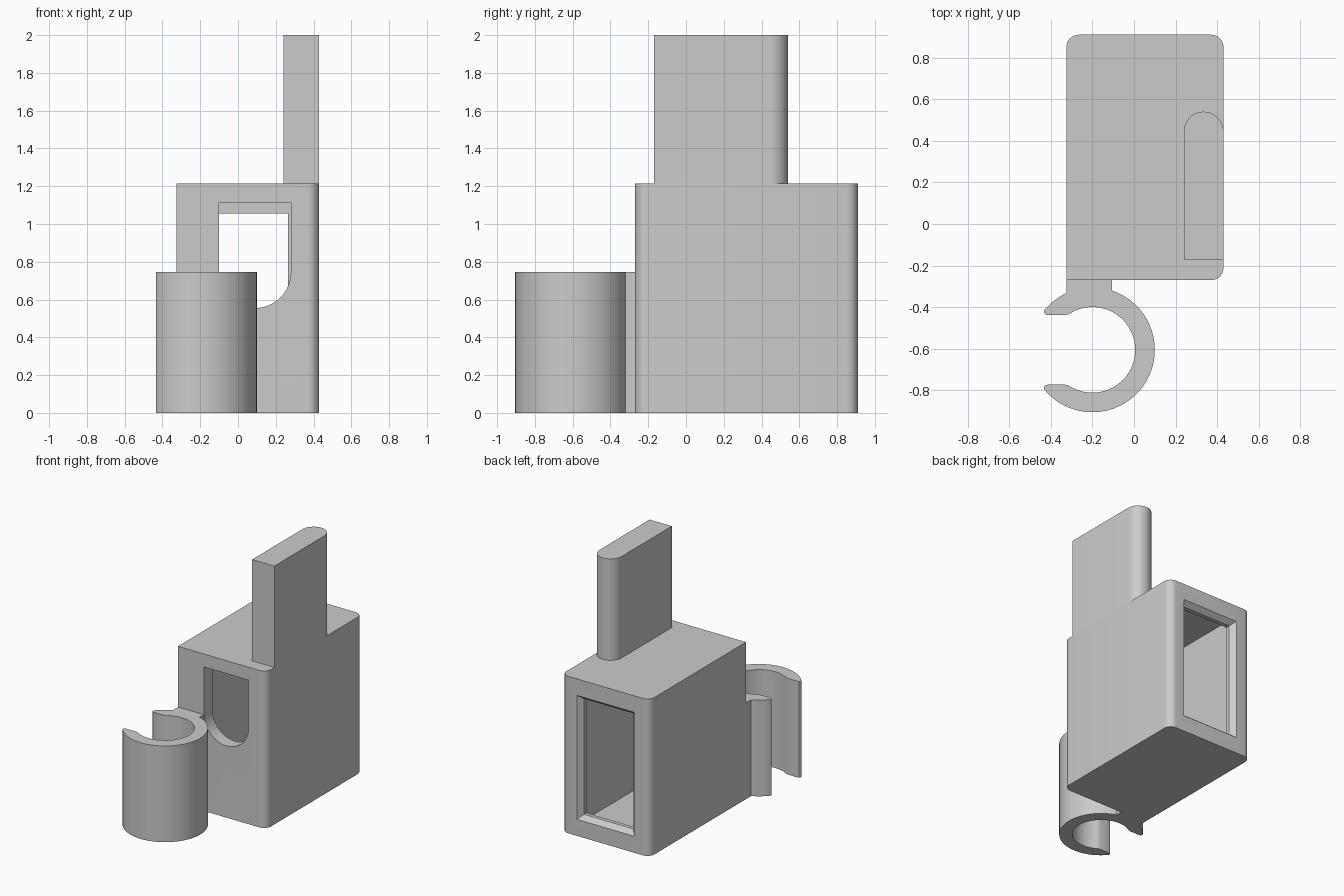
import bpy, bmesh, math

if "Cube" in bpy.data.objects:
    bpy.data.objects.remove(bpy.data.objects["Cube"])

grey = bpy.data.materials.new("plain grey")
grey.diffuse_color = (0.6, 0.6, 0.6, 1)
grey.use_nodes = True
grey.node_tree.nodes["Principled BSDF"].inputs["Base Color"].default_value = grey.diffuse_color


def arc(cx, cy, r, a0, a1, n):
    """Points on an arc, angles in degrees."""
    return [(cx + r * math.cos(math.radians(a0 + (a1 - a0) * i / n)),
             cy + r * math.sin(math.radians(a0 + (a1 - a0) * i / n))) for i in range(n + 1)]


def loft(name, loops):
    """Solid skinned through matching closed loops of 3D points."""
    bm = bmesh.new()
    rings = [[bm.verts.new(p) for p in loop] for loop in loops]
    n = len(rings[0])
    for a, b in zip(rings, rings[1:]):
        for i in range(n):
            j = (i + 1) % n
            bm.faces.new((a[i], a[j], b[j], b[i]))
    bm.faces.new(rings[0])
    bm.faces.new(rings[-1])
    bmesh.ops.recalc_face_normals(bm, faces=bm.faces)
    me = bpy.data.meshes.new(name)
    bm.to_mesh(me)
    bm.free()
    me.materials.append(grey)
    ob = bpy.data.objects.new(name, me)
    bpy.context.collection.objects.link(ob)
    return ob


def prism(name, outline, z0, z1):
    return loft(name, [[(x, y, z) for x, y in outline] for z in (z0, z1)])


def cut(ob, cutter):
    """Subtract the cutter and remove it."""
    mod = ob.modifiers.new("cut", "BOOLEAN")
    mod.operation, mod.solver, mod.object = "DIFFERENCE", "EXACT", cutter
    bpy.context.view_layer.objects.active = ob
    bpy.ops.object.modifier_apply(modifier=mod.name)
    bpy.data.objects.remove(cutter)


def rect(x0, x1, z0, z1, y):
    return [(x0, y, z0), (x1, y, z0), (x1, y, z1), (x0, y, z1)]


# Hollow body with three rounded upright corners
R = 0.06
body = prism("body", [(-0.325, -0.27)]
             + arc(0.43 - R, -0.27 + R, R, -90, 0, 8)
             + arc(0.43 - R, 0.91 - R, R, 0, 90, 8)
             + arc(-0.325 + R, 0.91 - R, R, 90, 180, 8), 0, 1.215)

# Inner chamber
cut(body, loft("chamber_cutter", [rect(-0.175, 0.28, 0.10, 1.115, y) for y in (-0.17, 0.84)]))

# Rear window with a chamfered rim
cut(body, loft("window_cutter", [rect(-0.16, 0.265, 0.16, 1.055, 0.78),
                                 rect(-0.16, 0.265, 0.16, 1.055, 0.87),
                                 rect(-0.20, 0.305, 0.12, 1.095, 0.92)]))

# Front opening with a round bottom
slot = [(0.28, 1.115), (-0.10, 1.115)] + arc(0.09, 0.745, 0.19, 180, 360, 24)
cut(body, loft("slot_cutter", [[(x, y, z) for x, z in slot] for y in (-0.35, -0.10)]))

# Upright blade with a rounded rear end
blade = prism("blade", [(0.24, -0.17), (0.43, -0.17)]
              + arc(0.335, 0.445, 0.095, 0, 180, 20), 1.215, 2.0)

# Open clip ring with blunt rounded tips
CX, CY = -0.2, -0.605
tip = [(-0.434, 0.18), (-0.425, 0.17), (-0.412, 0.167), (-0.335, 0.167), (-0.322, 0.169)]
ring = (arc(CX, CY, 0.3, 140.5, -140.5, 48)
        + [(x, CY - d) for x, d in tip]
        + arc(CX, CY, 0.206, -124, 124, 40)
        + [(x, CY + d) for x, d in reversed(tip)])
clip = prism("clip_ring", ring, 0, 0.745)

# Web joining the clip to the body
web = prism("clip_web", [(-0.325, -0.27), (-0.325, -0.345), (-0.25, -0.35),
                         (-0.105, -0.35), (-0.105, -0.27)], 0, 0.745)

for ob in (body, blade, clip, web):
    bpy.ops.object.select_all(action="DESELECT")
    ob.select_set(True)
    bpy.context.view_layer.objects.active = ob
    bpy.ops.object.shade_smooth_by_angle(angle=math.radians(30))
